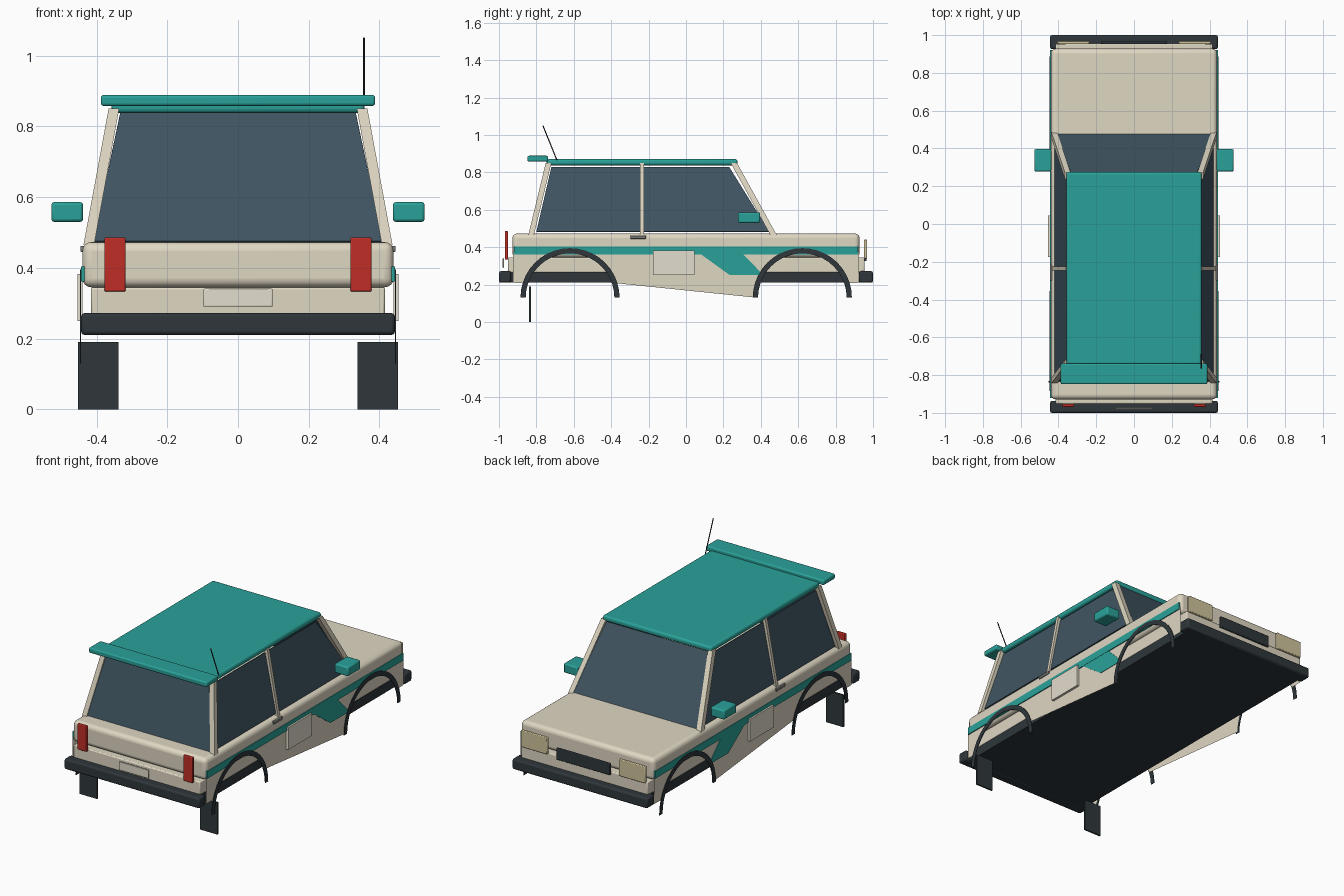
import bpy, bmesh
from math import cos, sin, radians
from mathutils import Vector

if "Cube" in bpy.data.objects:
    bpy.data.objects.remove(bpy.data.objects["Cube"])


def material(name, r, g, b):
    m = bpy.data.materials.new(name)
    m.diffuse_color = ((r / 255) ** 2.2, (g / 255) ** 2.2, (b / 255) ** 2.2, 1)
    m.use_nodes = True
    m.node_tree.nodes["Principled BSDF"].inputs["Base Color"].default_value = m.diffuse_color
    return m


CREAM = material("cream_paint", 222, 214, 193)
TEAL = material("teal_paint", 46, 160, 152)
DARK = material("dark_rubber", 50, 57, 61)
GLASS = material("tinted_glass", 66, 86, 98)
RED = material("red_lens", 190, 50, 42)
LAMP = material("lamp_lens", 208, 195, 155)
WHITE = material("board_white", 226, 220, 204)
METAL = material("handle_grey", 120, 120, 118)


def add_mesh(name, bm, mat):
    bmesh.ops.recalc_face_normals(bm, faces=bm.faces[:])
    me = bpy.data.meshes.new(name)
    bm.to_mesh(me)
    bm.free()
    me.materials.append(mat)
    ob = bpy.data.objects.new(name, me)
    bpy.context.collection.objects.link(ob)
    return ob


def mirror(ob):
    m = ob.modifiers.new("mirror", "MIRROR")
    m.use_axis = (True, False, False)
    m.use_mirror_merge = False
    return ob


def box(name, x, y, z, mat, bevel=0.0, segments=2):
    bm = bmesh.new()
    bmesh.ops.create_cube(bm, size=1)
    for v in bm.verts:
        v.co = Vector([(a + b) / 2 + c * (b - a) for (a, b), c in zip((x, y, z), v.co)])
    ob = add_mesh(name, bm, mat)
    if bevel:
        b = ob.modifiers.new("bevel", "BEVEL")
        b.width, b.segments = bevel, segments
        bpy.context.view_layer.objects.active = ob
        ob.select_set(True)
        bpy.ops.object.shade_smooth_by_angle(angle=radians(40))
        ob.select_set(False)
    return ob


def sheet(name, points, mat, thickness=0.0):
    bm = bmesh.new()
    bm.faces.new([bm.verts.new(p) for p in points])
    ob = add_mesh(name, bm, mat)
    if thickness:
        s = ob.modifiers.new("solid", "SOLIDIFY")
        s.thickness, s.offset = thickness, 0
    return ob


def pillar(name, low, high, wx, wy, mat):
    # slanted bar with horizontal ends
    bm = bmesh.new()
    corners = [(-1, -1), (1, -1), (1, 1), (-1, 1)]
    a, b = [[bm.verts.new((p[0] + i * wx / 2, p[1] + j * wy / 2, p[2]))
             for i, j in corners] for p in (low, high)]
    bm.faces.new(a)
    bm.faces.new(b)
    for k in range(4):
        n = (k + 1) % 4
        bm.faces.new((a[k], a[n], b[n], b[k]))
    return add_mesh(name, bm, mat)


def arc(cy, r, a0, a1, n=20):
    return [(cy + r * cos(radians(a0 + (a1 - a0) * i / n)),
             0.13 + r * sin(radians(a0 + (a1 - a0) * i / n))) for i in range(n + 1)]


WHEELS = {"rear": -0.62, "front": 0.622}

# Main body tiers and floor
box("upper_body", (-.44, .44), (-.928, .928), (.345, .473), CREAM, .025, 4)
box("lower_body", (-.416, .416), (-.952, .955), (.265, .345), CREAM, .006)
box("floor_pan", (-.414, .414), (-.94, .94), (.21, .265), DARK)

# Side skins with wheel cutouts
outline = ([(-.926, .21), (-.926, .375), (.926, .375), (.926, .21)]
           + arc(WHEELS["front"], .243, 19, 180) + arc(WHEELS["rear"], .243, 19, 161))
mirror(sheet("side_panel", [(.438, y, z) for y, z in outline], CREAM))

# Wheel arch trims
for end, cy in WHEELS.items():
    ring = arc(cy, .265, 0, 180) + arc(cy, .237, 180, 0)
    mirror(sheet(end + "_arch_trim", [(.446, y, z) for y, z in ring], DARK, .003))

# Teal side stripe and slash
mirror(box("side_stripe", (.434, .444), (-.92, .92), (.361, .404), TEAL))
mirror(sheet("side_slash", [(.441, .08, .362), (.441, .305, .362),
                            (.441, .415, .25), (.441, .235, .25)], TEAL, .003))
mirror(box("door_board", (.44, .454), (-.176, .046), (.25, .382), WHITE))
mirror(box("door_handle", (.432, .446), (-.3, -.214), (.445, .462), METAL, .003))

# Bumpers
for end, y in (("rear", (-1, -.936)), ("front", (.926, 1))):
    box(end + "_bumper", (-.444, .444), y, (.21, .272), DARK, .01)

# Rear lamps and plate
mirror(box("tail_lamp", (.318, .378), (-.969, -.952), (.333, .486), RED, .004))
box("rear_plate", (-.098, .098), (-.98, -.972), (.29, .341), WHITE, .003)

# Front lamps and grille
mirror(box("head_lamp", (.235, .408), (.952, .969), (.34, .44), LAMP, .004))
box("grille", (-.176, .176), (.952, .966), (.325, .395), DARK, .004)

# Mud flaps
mirror(box("mud_flap", (.338, .452), (-.84, -.83), (0, .19), DARK))

# Roof and spoiler
box("roof", (-.358, .358), (-.745, .275), (.838, .871), TEAL, .012, 3)
box("roof_spoiler", (-.388, .388), (-.848, -.738), (.858, .889), TEAL, .008, 3)

# Cabin pillars
mirror(pillar("front_pillar", (.422, .468, .465), (.351, .256, .85), .03, .034, CREAM))
mirror(pillar("middle_pillar", (.424, -.235, .465), (.352, -.235, .85), .022, .02, CREAM))
mirror(pillar("rear_pillar", (.422, -.828, .465), (.351, -.735, .85), .03, .03, CREAM))

# Windows
mirror(sheet("side_window", [(.418, -.80, .483), (.418, .445, .483),
                             (.347, .232, .827), (.347, -.72, .827)], GLASS, .006))
for name, y0, y1 in (("windscreen", .474, .268), ("rear_window", -.832, -.746)):
    sheet(name, [(-.41, y0, .475), (.41, y0, .475), (.333, y1, .838), (-.333, y1, .838)],
          GLASS, .006)

# Wing mirrors
mirror(box("wing_mirror", (.438, .528), (.278, .396), (.53, .586), TEAL, .008))

# Aerial
bottom, top = Vector((.356, -.69, .865)), Vector((.356, -.765, 1.05))
bpy.ops.mesh.primitive_cylinder_add(vertices=8, radius=.003, depth=(top - bottom).length,
                                    location=(bottom + top) / 2)
aerial = bpy.context.object
aerial.name = "aerial"
aerial.rotation_euler = (top - bottom).to_track_quat("Z", "Y").to_euler()
aerial.data.materials.append(DARK)
